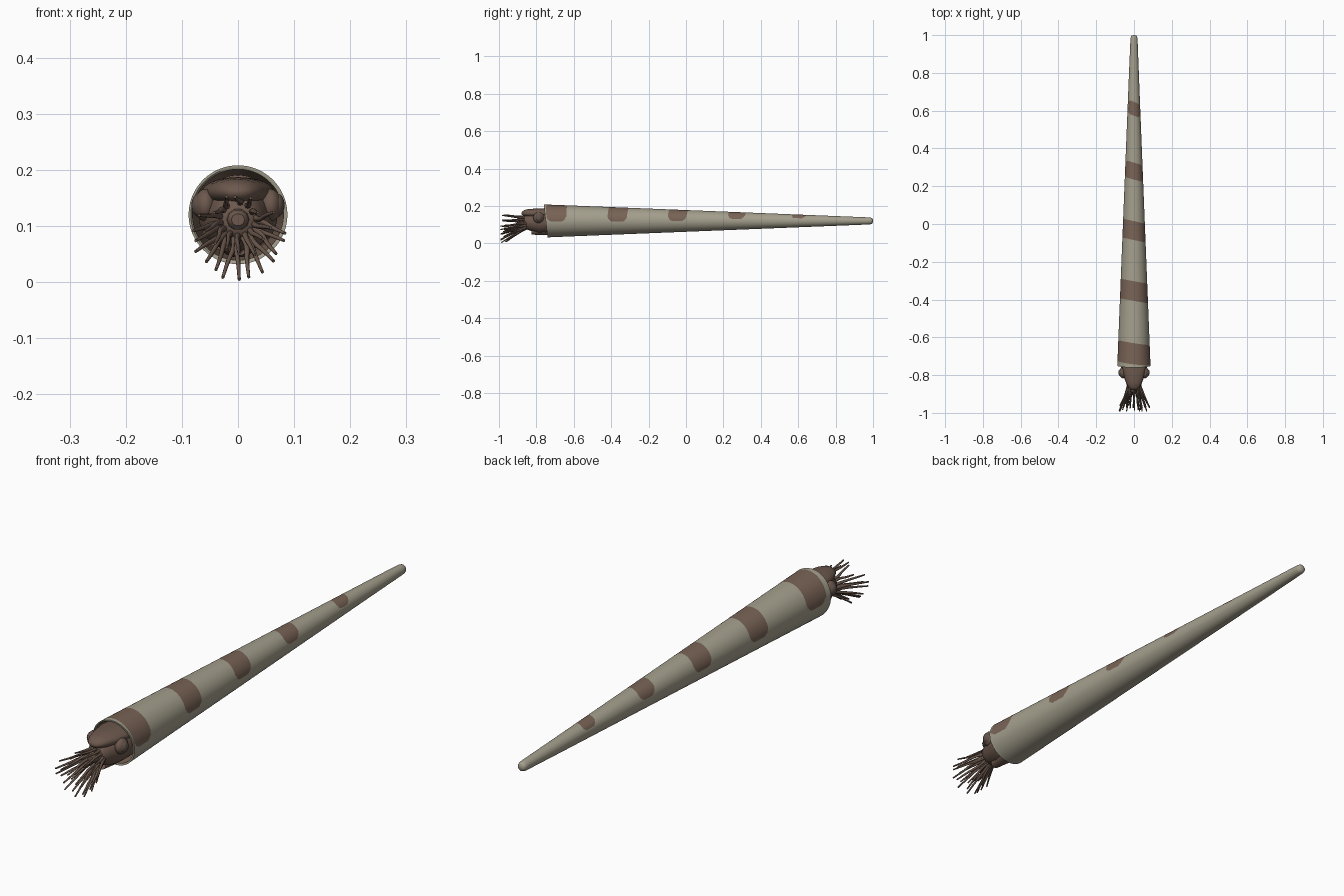
import bpy, bmesh, math, random
from mathutils import Vector

random.seed(4)
cube = bpy.data.objects.get("Cube")
if cube:
    bpy.data.objects.remove(cube, do_unlink=True)


def material(name, rgb):
    m = bpy.data.materials.new(name)
    m.use_nodes = True
    m.diffuse_color = (*rgb, 1)
    m.node_tree.nodes["Principled BSDF"].inputs["Base Color"].default_value = (*rgb, 1)
    return m


PALE = material("pale shell", (0.37, 0.345, 0.265))
BAND = material("brown band", (0.19, 0.125, 0.092))
SKIN = material("brown skin", (0.15, 0.098, 0.074))
EYE = material("eye brown", (0.12, 0.085, 0.07))
AXIS_Z = 0.12


def finish(obj, *mats):
    for m in mats:
        obj.data.materials.append(m)
    bpy.ops.object.select_all(action='DESELECT')
    obj.select_set(True)
    bpy.context.view_layer.objects.active = obj
    bpy.ops.object.shade_smooth_by_angle(angle=math.radians(40))


def loft(name, rings, segments, point, mats, rule=None):
    """Skin rings along y; point(ring, angle) gives each vertex."""
    bm = bmesh.new()
    step = 2 * math.pi / segments
    rows = [[bm.verts.new(point(r, k * step)) for k in range(segments)] for r in rings]
    for i in range(len(rows) - 1):
        for k in range(segments):
            n = (k + 1) % segments
            f = bm.faces.new((rows[i][k], rows[i][n], rows[i + 1][n], rows[i + 1][k]))
            if rule:
                f.material_index = rule(i, (k + 0.5) * step)
    bm.faces.new(rows[0])
    bm.faces.new(rows[-1])
    bmesh.ops.recalc_face_normals(bm, faces=bm.faces)
    mesh = bpy.data.meshes.new(name)
    bm.to_mesh(mesh)
    bm.free()
    obj = bpy.data.objects.new(name, mesh)
    bpy.context.collection.objects.link(obj)
    finish(obj, *mats)
    return obj


# Shell: long cone with a hollow mouth and slanted saddle-shaped bands
BANDS = [(-0.68, 0.054, 93), (-0.355, 0.052, 94), (-0.035, 0.05, 90),
         (0.28, 0.045, 78), (0.61, 0.037, 66)]  # centre, half width, reach in degrees


def shell_radius(t):
    return 0.088 - 0.04 * (t + 0.75)


stations = [-0.75, -0.745]
for c, h, reach in BANDS:
    stations += [c - h + 2 * h * j / 28 for j in range(29)]
stations += [0.8, 0.97]
shell_rings = [(-0.5, 0.001), (-0.5, 0.07), (-0.748, 0.081), (-0.75, 0.084)]
shell_rings += [(t, shell_radius(t)) for t in stations]
shell_rings += [(0.985, 0.0182), (0.994, 0.0155), (0.998, 0.011), (1.0, 0.002)]


def shell_point(ring, a):
    t, r = ring
    twist = 0.013 * min(1, max(0, (t + 0.75) / 0.02)) * min(1, max(0, (0.97 - t) / 0.2))
    slant = 0.01 * max(0, 1 - abs(t + 0.75) / 0.25)
    return (r * math.cos(a), t - twist * math.cos(a) - slant * math.sin(a),
            AXIS_Z + r * math.sin(a))


def shell_colour(i, a):
    if i < 2:
        return 1
    t = (shell_rings[i][0] + shell_rings[i + 1][0]) / 2
    from_top = abs((a - math.pi / 2 + math.pi) % (2 * math.pi) - math.pi)
    for c, h, reach in BANDS:
        if abs(t - c) < h:
            corner = 0.65 * h
            depth = (math.radians(reach) - from_top) * shell_radius(t)
            du = max(0, abs(t - c) - h + corner)
            dv = max(0, corner - depth)
            return int(du * du + dv * dv < corner * corner)
    return 0


loft("shell", shell_rings, 128, shell_point, (PALE, BAND), shell_colour)


# Head, hood and funnel: rings are (y, half width, half height, centre z)
def oval(ring, a):
    y, w, h, z = ring
    return (w * math.cos(a), y, z + h * math.sin(a))


loft("head", [(-0.52, 0.05, 0.05, 0.12), (-0.66, 0.068, 0.066, 0.12),
              (-0.75, 0.07, 0.063, 0.117), (-0.79, 0.062, 0.06, 0.114),
              (-0.83, 0.046, 0.047, 0.114), (-0.86, 0.036, 0.037, 0.114),
              (-0.87, 0.022, 0.022, 0.113)], 40, oval, (SKIN,))
loft("hood", [(-0.68, 0.06, 0.02, 0.16), (-0.74, 0.064, 0.027, 0.16),
              (-0.80, 0.054, 0.026, 0.16), (-0.84, 0.042, 0.023, 0.161),
              (-0.865, 0.029, 0.017, 0.161), (-0.877, 0.016, 0.009, 0.16),
              (-0.88, 0.003, 0.002, 0.16)], 40, oval, (SKIN,))
loft("funnel", [(-0.70, 0.034, 0.026, 0.07), (-0.77, 0.028, 0.022, 0.066),
                (-0.825, 0.018, 0.015, 0.062), (-0.815, 0.012, 0.01, 0.062),
                (-0.78, 0.011, 0.009, 0.064)], 28, oval, (SKIN,))
loft("mouth", [(-0.86, 0.021, 0.02, 0.112), (-0.885, 0.019, 0.018, 0.111),
               (-0.892, 0.012, 0.011, 0.111)], 10, oval, (SKIN,))

# Eyes on both sides, each with a raised lid behind it
for side, label in ((1, "left"), (-1, "right")):
    for part, x, size, mat in (("eye", 0.069, (0.014, 0.02, 0.021), EYE),
                               ("eye_socket", 0.058, (0.02, 0.03, 0.029), SKIN)):
        bpy.ops.mesh.primitive_uv_sphere_add(segments=24, ring_count=14, radius=1,
                                             location=(side * x, -0.787, 0.137))
        ball = bpy.context.object
        ball.name = label + "_" + part
        ball.scale = size
        finish(ball, mat)


# Arms: tapering curved tubes fanning out around the mouth
def arm(name, angle, root, reach, tip_y, thick):
    out = Vector((math.cos(angle), 0, math.sin(angle)))
    centre = Vector((0, 0, 0.114))
    curve = bpy.data.curves.new(name, 'CURVE')
    curve.dimensions = '3D'
    curve.bevel_depth = thick
    curve.bevel_resolution = 2
    curve.resolution_u = 5
    curve.use_fill_caps = True
    spline = curve.splines.new('BEZIER')
    spline.bezier_points.add(3)
    wave = random.uniform(-0.006, 0.006)
    across = Vector((-out.z, 0, out.x))
    for i, p in enumerate(spline.bezier_points):
        s = i / 3
        bend = s ** 1.15
        p.co = (centre + out * (root + (reach - root) * bend)
                + across * wave * math.sin(s * 5)
                + Vector((0, -0.845 + (tip_y + 0.845) * s, 0)))
        p.radius = 1.0 - 0.55 * s
        p.handle_left_type = p.handle_right_type = 'AUTO'
    obj = bpy.data.objects.new(name, curve)
    bpy.context.collection.objects.link(obj)
    curve.materials.append(SKIN)


OUTER, INNER, UPPER = 13, 9, 5
for i in range(OUTER):
    a = math.radians(195 + 150 * i / (OUTER - 1))
    reach = 0.085 + 0.024 * abs(math.sin(a)) ** 2 + random.uniform(-0.006, 0.002)
    arm(f"outer_arm_{i + 1}", a, 0.03, reach, random.uniform(-0.995, -0.955), 0.0062)
for i in range(INNER):
    a = math.radians(175 + 190 * i / (INNER - 1))
    arm(f"inner_arm_{i + 1}", a, 0.027, random.uniform(0.055, 0.072),
        random.uniform(-0.998, -0.965), 0.006)
for i in range(UPPER):
    a = math.radians(20 + 140 * i / (UPPER - 1))
    arm(f"upper_arm_{i + 1}", a, 0.026, random.uniform(0.036, 0.046),
        random.uniform(-0.995, -0.95), 0.006)
